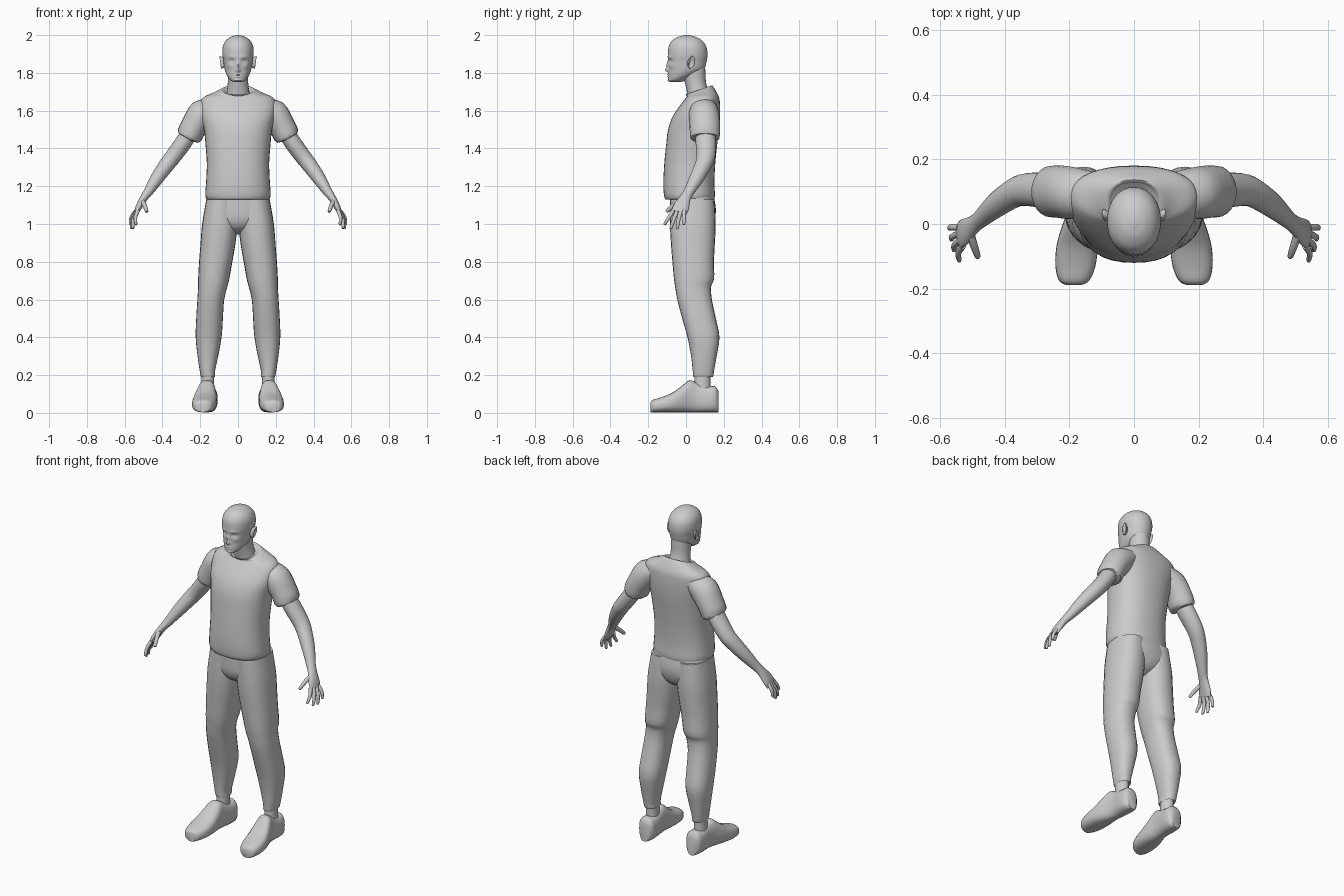
import bpy, bmesh, math
from mathutils import Vector

grey = bpy.data.materials.new("plain_grey")
grey.diffuse_color = (0.6, 0.6, 0.6, 1)


def smooth_rings(rings, steps):
    """Catmull-Rom interpolation of (centre, a, b) rings."""
    out = []
    last = len(rings) - 1
    for i in range(last):
        p = [rings[max(0, min(last, i + k))] for k in (-1, 0, 1, 2)]
        for s in range(steps):
            t = s / steps
            w = (-.5*t + t*t - .5*t**3, 1 - 2.5*t*t + 1.5*t**3,
                 .5*t + 2*t*t - 1.5*t**3, -.5*t*t + .5*t**3)
            out.append([sum((p[k][j] * w[k] for k in range(4)), Vector((0, 0, 0)))
                        for j in range(3)])
    out.append(rings[-1])
    return out


def loft(name, rings, n=24, power=2.0, steps=3, mirror=False, deform=None, angle=50):
    """Skin superellipse rings, cap both ends, optionally mirror across x."""
    bm = bmesh.new()
    loops = []
    for c, a, b in smooth_rings(rings, steps):
        loop = []
        for i in range(n):
            t = 2 * math.pi * i / n
            ca, sa = math.cos(t), math.sin(t)
            u = math.copysign(abs(ca) ** (2 / power), ca)
            v = math.copysign(abs(sa) ** (2 / power), sa)
            co = c + a * u + b * v
            loop.append(bm.verts.new(deform(co) if deform else co))
        loops.append(loop)
    for r, q in zip(loops, loops[1:]):
        for i in range(n):
            j = (i + 1) % n
            bm.faces.new((r[i], r[j], q[j], q[i]))
    bm.faces.new(loops[0])
    bm.faces.new(loops[-1])
    bmesh.ops.recalc_face_normals(bm, faces=bm.faces)
    me = bpy.data.meshes.new(name)
    bm.to_mesh(me)
    bm.free()
    me.materials.append(grey)
    ob = bpy.data.objects.new(name, me)
    bpy.context.collection.objects.link(ob)
    bpy.ops.object.select_all(action='DESELECT')
    bpy.context.view_layer.objects.active = ob
    ob.select_set(True)
    bpy.ops.object.shade_smooth_by_angle(angle=math.radians(angle))
    if mirror:
        m = ob.modifiers.new("mirror", 'MIRROR')
        m.use_mirror_merge = False
    return ob


def level(z, cx, cy, rx, ry, tilt=0):
    return Vector((cx, cy, z)), Vector((rx, 0, 0)), Vector((0, ry, tilt * ry))


def box_level(z, x0, x1, y0, y1):
    return level(z, (x0 + x1) / 2, (y0 + y1) / 2, (x1 - x0) / 2, (y1 - y0) / 2)


def limb(points):
    """Rings square to a path; each point is x, y, z, thickness, depth."""
    pos = [Vector(p[:3]) for p in points]
    rings = []
    for i, p in enumerate(points):
        t = (pos[min(i + 1, len(pos) - 1)] - pos[max(i - 1, 0)]).normalized()
        u = Vector((0, 1, 0))
        u = (u - t * u.dot(t)).normalized()
        rings.append((pos[i], t.cross(u) * p[3], u * p[4]))
    return rings


# Shirt body with turned-in hem and tilted collar
loft("shirt", [level(*r) for r in (
    (1.135, 0, .02, .150, .115), (1.13, 0, .02, .164, .128), (1.155, 0, .018, .173, .135),
    (1.22, 0, .015, .169, .135), (1.32, 0, .02, .165, .135),
    (1.42, 0, .03, .172, .135), (1.50, 0, .04, .18, .135),
    (1.57, 0, .055, .195, .125), (1.63, 0, .075, .20, .105),
    (1.67, 0, .088, .185, .087), (1.695, 0, .08, .125, .075, .2),
    (1.71, 0, .067, .085, .07, .35), (1.70, 0, .065, .07, .062, .35))],
    n=36, power=2.3)

# Short sleeves
loft("sleeve", limb([
    (.12, .095, 1.625, .05, .065), (.185, .095, 1.585, .078, .08),
    (.232, .10, 1.52, .07, .081), (.263, .10, 1.455, .058, .077),
    (.262, .10, 1.458, .048, .062)]), mirror=True)

# Bare arm and palm
loft("arm", limb([
    (.245, .10, 1.50, .043, .05), (.29, .105, 1.43, .045, .054),
    (.345, .105, 1.355, .043, .049), (.38, .09, 1.31, .041, .044),
    (.43, .055, 1.24, .035, .038), (.475, .015, 1.17, .025, .028),
    (.50, -.005, 1.135, .02, .03), (.525, -.025, 1.09, .017, .042),
    (.538, -.037, 1.06, .012, .041)]), mirror=True)

# Fingers and thumb: root, knuckle, tip
fingers = {
    "index_finger": ((.53, -.068, 1.07), (.543, -.09, 1.035), (.54, -.112, 1.00)),
    "middle_finger": ((.536, -.048, 1.065), (.555, -.066, 1.02), (.556, -.08, .98)),
    "ring_finger": ((.54, -.028, 1.065), (.562, -.04, 1.02), (.564, -.046, .978)),
    "little_finger": ((.54, -.01, 1.07), (.565, -.01, 1.035), (.57, -.012, 1.0)),
    "thumb": ((.508, -.025, 1.125), (.495, -.065, 1.10), (.483, -.10, 1.068)),
}
for name, (a, b, c) in fingers.items():
    k = 1.25 if name == "thumb" else 1
    end = tuple(Vector(c) + (Vector(c) - Vector(b)) * .12)
    loft(name, limb([(*a, .011*k, .011*k), (*b, .0095*k, .010*k),
                     (*c, .007*k, .008*k), (*end, .002, .002)]), n=10, mirror=True)

# Trouser seat
loft("trouser_seat", [box_level(z, -x, x, y0, y1) for z, x, y0, y1 in (
    (.945, .03, .0, .07), (.975, .08, -.055, .125), (1.02, .155, -.08, .15),
    (1.08, .174, -.085, .158), (1.16, .162, -.085, .145))], n=32, power=2.4)

# Trouser legs with a step behind the thigh and a cuff at the ankle
loft("trouser_leg", [box_level(*r) for r in (
    (.21, .138, .18, .055, .125), (.19, .122, .194, .04, .142), (.22, .122, .202, .036, .148),
    (.30, .105, .214, .027, .162), (.40, .087, .224, .008, .177),
    (.50, .08, .221, -.02, .158), (.60, .073, .215, -.046, .137),
    (.67, .056, .211, -.058, .133), (.71, .046, .211, -.064, .149),
    (.80, .03, .206, -.072, .148), (.90, .013, .198, -.08, .153),
    (1.0, .003, .19, -.085, .157), (1.13, .003, .168, -.085, .15))],
    power=2.3, mirror=True)

# Ankles
loft("ankle", [level(z, .16, .088, r, r + .008) for z, r in
               ((.10, .036), (.15, .034), (.24, .034))], mirror=True)

# Shoes, lofted heel-to-toe on a flat sole
loft("shoe", [(Vector((cx, y, h / 2 + .003)), Vector((w, 0, 0)), Vector((0, 0, h / 2)))
              for y, cx, w, h in (
    (-.188, .186, .025, .052), (-.175, .185, .047, .066), (-.13, .181, .062, .08),
    (-.07, .176, .064, .105), (-.02, .17, .057, .142), (.02, .165, .048, .17),
    (.06, .16, .045, .155), (.12, .158, .05, .138), (.155, .157, .046, .138),
    (.172, .157, .03, .11))], power=2.6, mirror=True)

# Neck
loft("neck", [level(*r) for r in (
    (1.64, 0, .075, .075, .058), (1.70, 0, .062, .06, .057),
    (1.75, 0, .05, .054, .056), (1.80, 0, .043, .055, .06),
    (1.85, 0, .04, .055, .06))])


# Head, with facial relief: x, z, spread x, spread z, push in y
relief = ((0, 1.815, .011, .011, -.017), (0, 1.84, .008, .018, -.011),
          (.033, 1.862, .015, .010, .011), (.032, 1.884, .022, .007, -.004),
          (.033, 1.861, .010, .004, -.005), (0, 1.790, .017, .004, -.006),
          (0, 1.780, .016, .004, -.006), (0, 1.785, .020, .002, .004),
          (.045, 1.835, .014, .013, -.004), (0, 1.758, .018, .008, -.005))


def face(co):
    if co.y < -.02:
        dy = sum(d * math.exp(-((abs(co.x) - x) / sx) ** 2 - ((co.z - z) / sz) ** 2)
                 for x, z, sx, sz, d in relief)
        co.y += dy * min(1, (-.02 - co.y) / .03)
    return co


loft("head", [level(*r) for r in (
    (1.752, 0, -.055, .020, .026), (1.757, 0, -.05, .034, .040),
    (1.770, 0, -.038, .047, .055, .12), (1.79, 0, -.018, .060, .076, .05),
    (1.82, 0, .002, .071, .094), (1.86, 0, .007, .077, .102),
    (1.90, 0, .009, .083, .105), (1.94, 0, .008, .080, .099),
    (1.97, 0, .006, .065, .080), (1.99, 0, .005, .040, .049),
    (1.998, 0, .005, .016, .02), (2.0, 0, .005, .003, .004))],
    n=72, power=2.1, steps=7, deform=face, angle=70)

# Ears: flat leaning ovals
loft("ear", [(Vector((x, .018 + (x - .07) * .5, 1.856)), Vector((0, r * .55, r * .1)),
              Vector((.004, .004, r))) for x, r in
             ((.066, .022), (.080, .028), (.090, .033), (.094, .029), (.089, .018))],
     n=16, steps=2, mirror=True)
